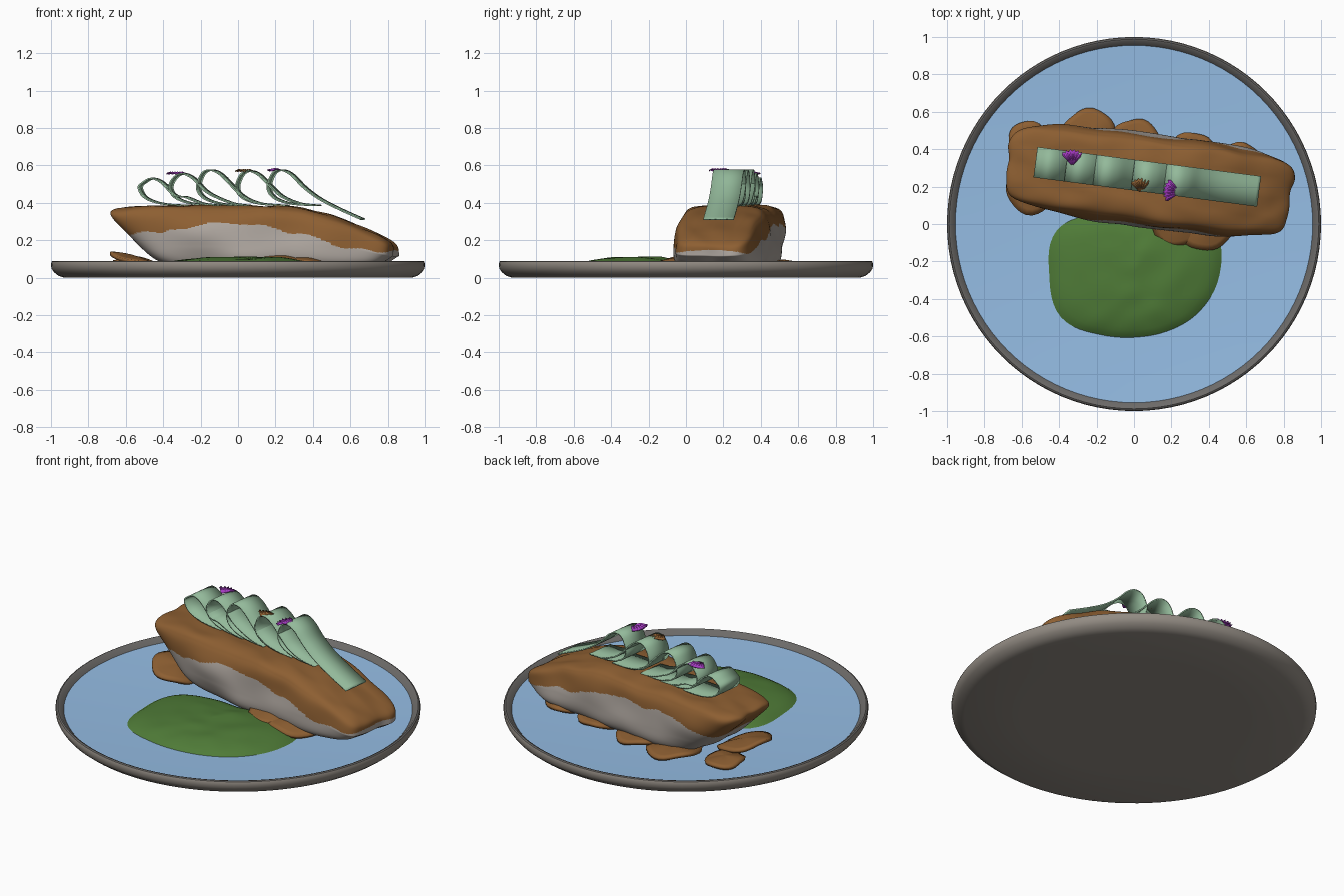
import bpy, bmesh, math
from mathutils import Vector, noise

if "Cube" in bpy.data.objects:
    bpy.data.objects.remove(bpy.data.objects["Cube"])

def mat(name, r, g, b):
    m = bpy.data.materials.new(name)
    m.diffuse_color = tuple((c / 255) ** 2.2 for c in (r, g, b)) + (1,)
    m.use_nodes = True
    m.node_tree.nodes["Principled BSDF"].inputs["Base Color"].default_value = m.diffuse_color
    return m

GREY = mat("rim grey", 108, 106, 104)
BLUE = mat("glaze blue", 148, 188, 228)
STONE = mat("stoneware underside", 145, 138, 130)
FLESH = mat("fish flesh", 172, 164, 157)
BROWN = mat("crisp brown", 140, 95, 53)
GREEN = mat("herb green", 80, 122, 58)
PALE = mat("pale green", 146, 184, 153)
PURPLE = mat("petal purple", 165, 62, 195)

def finish(bm, name, mats, loc=(0, 0, 0), rot=(0, 0, 0), thick=0, angle=40):
    bmesh.ops.recalc_face_normals(bm, faces=bm.faces)
    me = bpy.data.meshes.new(name)
    bm.to_mesh(me)
    bm.free()
    for m in mats:
        me.materials.append(m)
    ob = bpy.data.objects.new(name, me)
    bpy.context.collection.objects.link(ob)
    ob.location, ob.rotation_euler = loc, rot
    if thick:
        s = ob.modifiers.new("thickness", 'SOLIDIFY')
        s.thickness, s.offset = thick, 0
    bpy.ops.object.select_all(action='DESELECT')
    ob.select_set(True)
    bpy.context.view_layer.objects.active = ob
    bpy.ops.object.shade_smooth_by_angle(angle=math.radians(angle))
    return ob

def catmull(a, b, c, d, t):
    return 0.5 * (2 * b + (c - a) * t + (2 * a - 5 * b + 4 * c - d) * t * t
                  + (3 * b - a - 3 * c + d) * t ** 3)

def floor_z(r):
    return 0.038 + 0.026 * r * r

# plate: lathed profile, glazed inside
prof = [(0, 0.003), (0.6, 0.003), (0.93, 0.0), (0.96, 0.01), (0.985, 0.03), (0.998, 0.05),
        (1.0, 0.075), (0.996, 0.086), (0.988, 0.09), (0.978, 0.087), (0.955, floor_z(0.955))]
prof += [(r, floor_z(r)) for r in (0.85, 0.7, 0.5, 0.25, 0)]
bm = bmesh.new()
vs = [bm.verts.new((r, 0, z)) for r, z in prof]
es = [bm.edges.new(p) for p in zip(vs, vs[1:])]
bmesh.ops.spin(bm, geom=vs + es, cent=(0, 0, 0), axis=(0, 0, 1), angle=2 * math.pi, steps=96)
bmesh.ops.remove_doubles(bm, verts=bm.verts, dist=1e-4)
for f in bm.faces:
    c = f.calc_center_median()
    r = c.xy.length
    inside = c.z > 0.03 and r < 0.953
    f.material_index = 1 if inside else (0 if c.z > 0.07 and r < 0.997 else 2)
finish(bm, "plate", [GREY, BLUE, STONE])

# polar patch used for the sauce and the crisps
def polar(radius, height, rings=8, seg=64):
    bm = bmesh.new()
    mid = bm.verts.new((0, 0, height(0, 0)))
    prev = None
    for i in range(1, rings + 1):
        k = i / rings
        row = []
        for j in range(seg):
            a = 2 * math.pi * j / seg
            r = radius(a) * k
            row.append(bm.verts.new((r * math.cos(a), r * math.sin(a), height(k, a))))
        for j in range(seg):
            n = (j + 1) % seg
            bm.faces.new((mid, row[j], row[n]) if prev is None else (prev[j], row[j], row[n], prev[n]))
        prev = row
    return bm

# sauce pool: twelve radii from +x, every 30 degrees
SR = [0.46, 0.49, 0.38, 0.31, 0.37, 0.475, 0.455, 0.46, 0.375, 0.34, 0.355, 0.405]
def sauce_r(a):
    t = a / (2 * math.pi) * 12
    i = int(t)
    return catmull(*(SR[(i + o) % 12] for o in (-1, 0, 1, 2)), t - i)
def sauce_z(k, a):
    bump = noise.noise(Vector((3 * k * math.cos(a), 3 * k * math.sin(a), 4)))
    return 0.044 + 0.066 * (1 - k ** 3) ** 0.75 + 0.009 * bump * (1 - k ** 4)
finish(polar(sauce_r, sauce_z, 16, 72), "sauce", [GREEN], (0.0, -0.27, 0))

# fish fillet: superellipsoid, undercut on the left, tapering on the right
CEN, TURN = (0.065, 0.235, 0), (0, 0, -0.13)
def top_z(x):
    return 0.385 - 0.18 * max(0, (x - 0.14) / 0.63) ** 1.6
bm = bmesh.new()
bmesh.ops.create_cube(bm, size=2)
bmesh.ops.subdivide_edges(bm, edges=bm.edges, cuts=59, use_grid_fill=True)
for v in bm.verts:
    p = v.co
    n = sum(abs(c) ** 6 for c in p) ** (1 / 6)
    X, Y, Z = p * (max(abs(c) for c in p) / n)
    h = (Z + 1) / 2
    x = X * (0.44 + 0.38 * h) if X < 0 else X * (0.69 + 0.09 * min(1, 2.2 * h))
    w = 0.222 + 0.03 * (1 - X * X) * math.sin(math.pi * min(1, h + 0.1))
    z = 0.045 + (top_z(x) - 0.045) * h
    q = Vector((x, Y * w, z))
    q.y += 0.018 * noise.noise(Vector((x * 4, Y, z * 6)))
    q.z += 0.012 * h * noise.noise(Vector((x * 6, Y * 2, 7)))
    q.x += 0.02 * noise.noise(Vector((Y * 2, z * 5, 2)))
    v.co = q
for f in bm.faces:
    c = f.calc_center_median()
    edge = 0.285 - 0.155 * max(0, min(1, (c.x - 0.1) / 0.6)) - 0.07 * max(0, min(1, (-c.x - 0.25) / 0.4))
    edge += 0.03 * noise.noise(Vector((c.x * 7, c.y * 3, 1)))
    f.material_index = int(c.z > edge)
finish(bm, "fish_fillet", [FLESH, BROWN], CEN, TURN, angle=60)

# crisps tucked under the fish: x, y, z, radius, tilt x, tilt y
CRISPS = [(-0.25, 0.47, 0.066, 0.145, 0.03, 0.08), (0.0, 0.435, 0.064, 0.13, 0.04, 0.05),
          (0.31, 0.37, 0.064, 0.125, 0.04, -0.04), (0.575, 0.315, 0.064, 0.12, 0.04, 0.04),
          (-0.56, 0.43, 0.07, 0.115, 0.03, 0.08), (-0.545, 0.21, 0.088, 0.15, 0.04, 0.26),
          (0.24, 0.03, 0.105, 0.15, 0.18, 0.05), (0.39, 0.01, 0.085, 0.155, 0.1, 0.1)]
for i, (x, y, z, r, tx, ty) in enumerate(CRISPS):
    rad = lambda a: r * (1 + 0.06 * math.sin(2 * a + i) + 0.03 * math.sin(5 * a + 2 * i))
    hgt = lambda k, a: 0.018 * (1 - k * k) + 0.007 * k * math.sin(3 * a + i)
    finish(polar(rad, hgt, 5, 32), "crisp_%d" % (i + 1), [BROWN], (x, y, z), (tx, ty, 0), 0.018)

# folded ribbon: left edge and top height of each teardrop loop
pts = []
for xl, zt in [(-0.53, 0.53), (-0.365, 0.555), (-0.215, 0.575), (-0.005, 0.57), (0.165, 0.575)]:
    pts += [(xl + 0.27, 0.386), (xl + 0.13, 0.394), (xl + 0.035, 0.425), (xl, 0.48), (xl + 0.025, zt - 0.02),
            (xl + 0.07, zt), (xl + 0.125, zt - 0.025), (xl + 0.19, zt - 0.09)]
    if xl < 0.1:
        pts += [(xl + 0.25, 0.43), (xl + 0.34, 0.396)]
    else:
        pts += [(xl + 0.27, 0.425), (0.54, 0.37), (0.67, 0.312)]
pts = [Vector((x - CEN[0], 0, z)) for x, z in pts]
path = []
for i in range(len(pts) - 1):
    quad = pts[max(i - 1, 0)], pts[i], pts[i + 1], pts[min(i + 2, len(pts) - 1)]
    path += [catmull(*quad, s / 6) for s in range(6)]
path.append(pts[-1])
bm = bmesh.new()
rows = [[bm.verts.new((p.x, 0.018 + s * 0.082, p.z)) for s in (-1, 0, 1)] for p in path]
for r0, r1 in zip(rows, rows[1:]):
    for j in range(2):
        bm.faces.new((r0[j], r0[j + 1], r1[j + 1], r1[j]))
finish(bm, "ribbon", [PALE], CEN, TURN, 0.008, 50)

# pleated petal fans resting on the ribbon
def fan(name, m, loc, direction, size, tilt):
    bm = bmesh.new()
    n = 12
    rows = []
    for k in (0.1, 0.6, 1.0):
        row = []
        for i in range(n + 1):
            a = math.radians(-42 + 84 * i / n)
            r = size * k * (1 if i % 2 or k < 1 else 0.88)
            row.append(bm.verts.new((r * math.cos(a), r * math.sin(a),
                                     0.006 * k * (i % 2) + 0.012 * math.sin(k * 3))))
        rows.append(row)
    for r0, r1 in zip(rows, rows[1:]):
        for i in range(n):
            bm.faces.new((r0[i], r1[i], r1[i + 1], r0[i + 1]))
    finish(bm, name, [m], loc, (0, tilt, math.radians(direction)), 0.004, 20)

fan("petal_left", PURPLE, (-0.33, 0.31, 0.55), 90, 0.09, 0)
fan("petal_right", PURPLE, (0.25, 0.17, 0.568), 172, 0.095, 0)
fan("petal_brown", BROWN, (0.035, 0.165, 0.564), 92, 0.08, 0)
